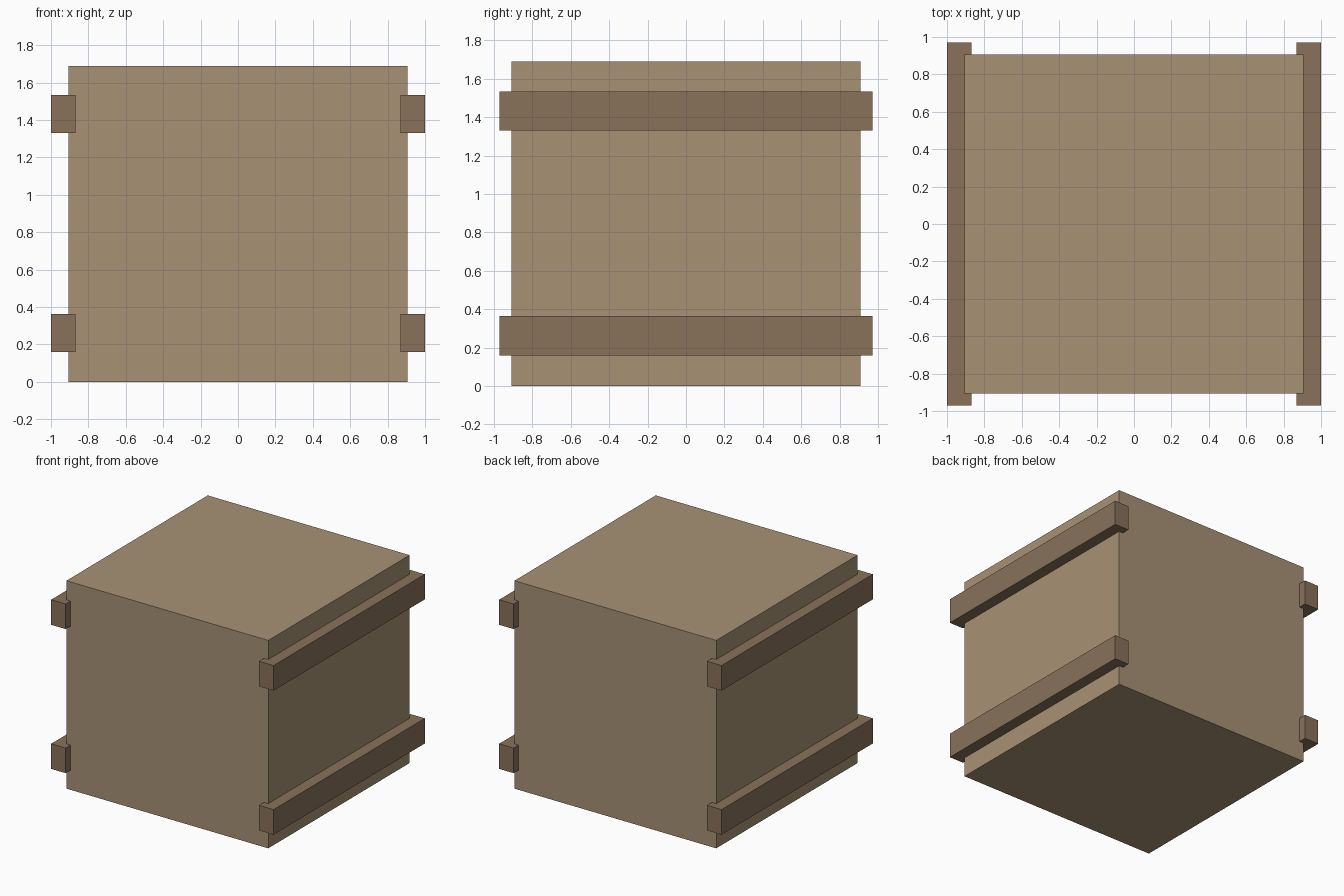
import bpy

if "Cube" in bpy.data.objects:
    bpy.data.objects.remove(bpy.data.objects["Cube"])


def material(name, color):
    mat = bpy.data.materials.new(name)
    mat.diffuse_color = (*color, 1)
    mat.use_nodes = True
    mat.node_tree.nodes["Principled BSDF"].inputs["Base Color"].default_value = mat.diffuse_color
    return mat


def block(name, center, size, mat):
    bpy.ops.mesh.primitive_cube_add(size=1, location=center)
    ob = bpy.context.object
    ob.name = name
    ob.scale = size
    bpy.ops.object.transform_apply(location=False, rotation=False, scale=True)
    ob.data.materials.append(mat)
    return ob


light_wood = material("light_wood", (0.39, 0.285, 0.178))
dark_wood = material("dark_wood", (0.25, 0.168, 0.105))

# Crate body
HEIGHT = 1.69
block("crate_body", (0, 0, HEIGHT / 2), (1.815, 1.815, HEIGHT), light_wood)

# Horizontal battens along both sides, overhanging front and back
for side, x in (("left", -0.935), ("right", 0.935)):
    for level, z in (("lower", 0.262), ("upper", 1.433)):
        block(f"{side}_{level}_batten", (x, 0, z), (0.13, 1.942, 0.204), dark_wood)
